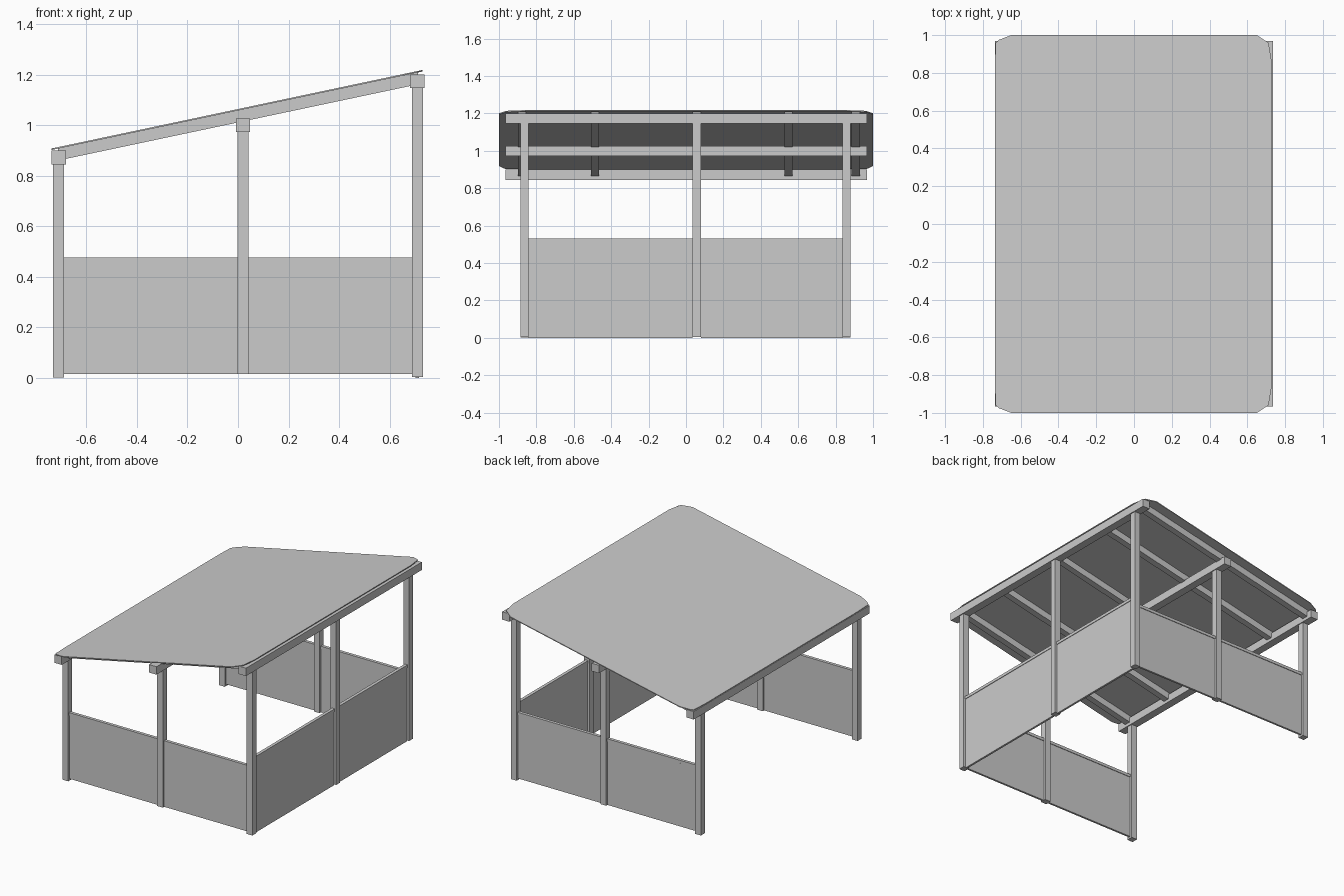
import bpy, bmesh

if "Cube" in bpy.data.objects:
    bpy.data.objects.remove(bpy.data.objects["Cube"])


def box(name, x0, x1, y0, y1, z0, z1):
    prism(name, [(x0, y0, z0), (x1, y0, z0), (x1, y1, z0), (x0, y1, z0)], (0, 0, z1 - z0))


def prism(name, pts, offset):
    # Extrude a polygon along an offset
    bm = bmesh.new()
    face = bm.faces.new([bm.verts.new(p) for p in pts])
    ext = bmesh.ops.extrude_face_region(bm, geom=[face], use_keep_orig=True)
    moved = [g for g in ext["geom"] if isinstance(g, bmesh.types.BMVert)]
    bmesh.ops.translate(bm, verts=moved, vec=offset)
    bmesh.ops.recalc_face_normals(bm, faces=bm.faces)
    me = bpy.data.meshes.new(name)
    bm.to_mesh(me)
    bm.free()
    ob = bpy.data.objects.new(name, me)
    bpy.context.collection.objects.link(ob)


SLOPE = 0.2116
P = 0.022  # half post width


def roof_z(x):
    return 0.901 + (x + 0.74) * SLOPE


YF, YB = -0.864, 0.858
XL, XM, XR = -0.709, 0.02, 0.709


def post(name, x, y, z0, z1):
    box(name, x - P, x + P, y - P, y + P, z0, z1)


# Posts, open on the left side
for side, y in (("front", YF), ("back", YB)):
    post(side + "_left_post", XL, y, 0.003, 0.85)
    post(side + "_middle_post", XM, y, 0.015, 0.98)
    post(side + "_right_post", XR, y, 0.005, 1.15)
post("right_middle_post", XR, 0.057, 0.005, 1.15)

# Beams across the post tops
for name, x, z in (("low", XL, 0.845), ("middle", XM, 0.972), ("high", XR, 1.146)):
    box(name + "_beam", x - 0.028, x + 0.028, -0.965, 0.968, z, z + 0.055)

# Sloping rafters
for i, y in enumerate((-0.877, -0.487, 0.057, 0.548, 0.908)):
    pts = [(x, y - P, roof_z(x) + d)
           for x, d in ((-0.712, -0.047), (0.712, -0.047), (0.712, 0), (-0.712, 0))]
    prism("rafter_%d" % (i + 1), pts, (0, 2 * P, 0))

# Thin roof sheet with softened corners
half = [(-0.737, 0.84), (-0.732, 0.96), (-0.715, 0.975), (-0.65, 1.0),
        (0.65, 1.0), (0.712, 0.96), (0.729, 0.86)]
outline = half + [(x, -y) for x, y in reversed(half)]
prism("roof_sheet", [(x, y, roof_z(x)) for x, y in outline], (0, 0, 0.006))

# Low side walls with top rails
for side, y in (("front", YF), ("back", YB)):
    for bay, a, b in (("left", XL, XM), ("right", XM, XR)):
        box(f"{side}_{bay}_panel", a + P, b - P, y - 0.007, y + 0.007, 0.015, 0.457)
        box(f"{side}_{bay}_rail", a + P, b - P, y - 0.011, y + 0.011, 0.457, 0.477)

# Right wall with top rails
for bay, a, b in (("front", YF, 0.057), ("back", 0.057, YB)):
    box(f"right_{bay}_panel", XR - 0.007, XR + 0.007, a + P, b - P, 0, 0.512)
    box(f"right_{bay}_rail", XR - 0.011, XR + 0.011, a + P, b - P, 0.512, 0.532)
